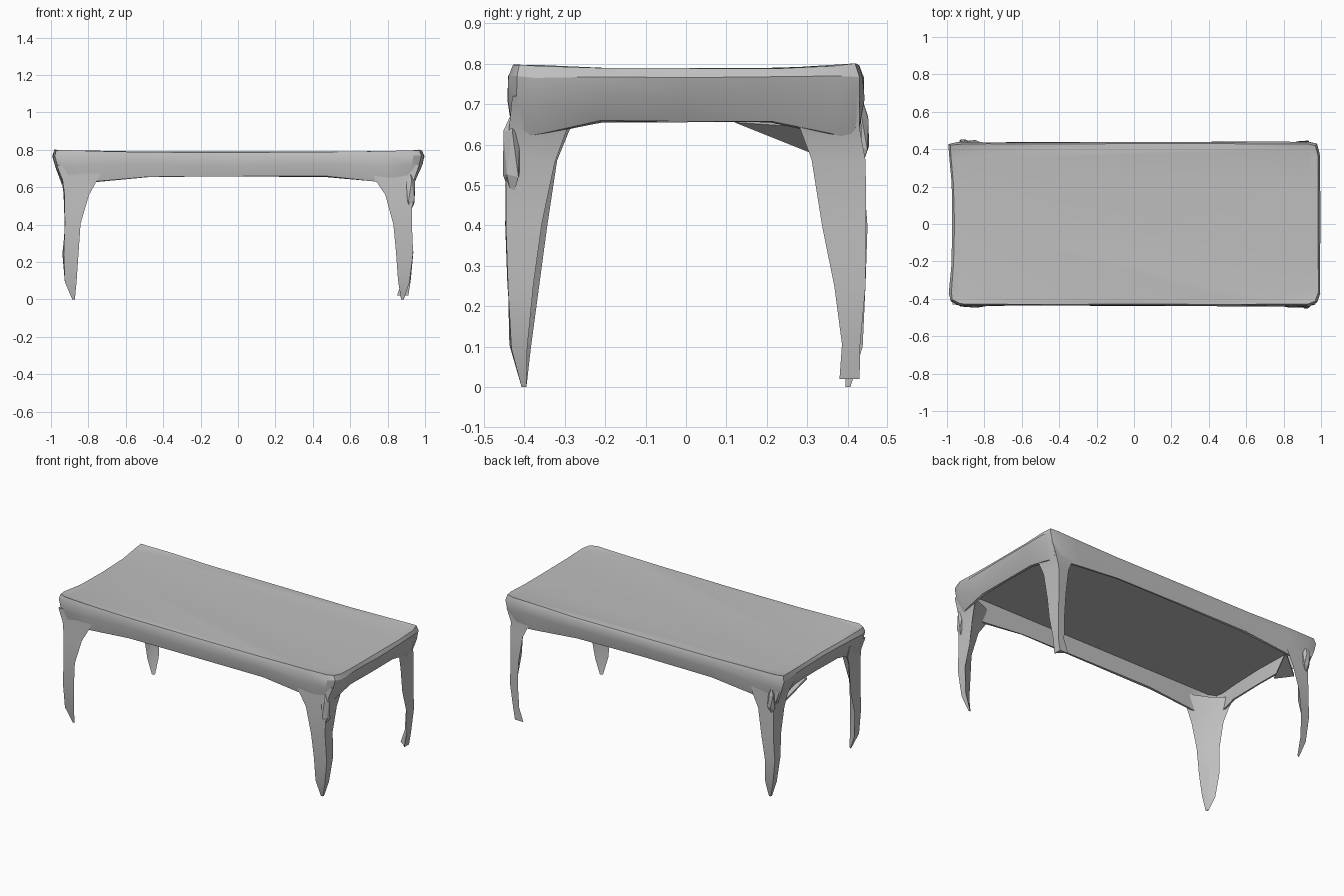
import bpy, bmesh, math, random
from mathutils import Vector

random.seed(4)
if "Cube" in bpy.data.objects:
    bpy.data.objects.remove(bpy.data.objects["Cube"])

grey = bpy.data.materials.new("plain_grey")
grey.use_nodes = True
grey.diffuse_color = (0.52, 0.52, 0.52, 1)
grey.node_tree.nodes["Principled BSDF"].inputs["Base Color"].default_value = grey.diffuse_color


def finish(name, bm, angle=28):
    bmesh.ops.recalc_face_normals(bm, faces=bm.faces)
    mesh = bpy.data.meshes.new(name)
    bm.to_mesh(mesh)
    bm.free()
    mesh.materials.append(grey)
    ob = bpy.data.objects.new(name, mesh)
    bpy.context.collection.objects.link(ob)
    bpy.ops.object.select_all(action='DESELECT')
    ob.select_set(True)
    bpy.context.view_layer.objects.active = ob
    bpy.ops.object.shade_smooth_by_angle(angle=math.radians(angle))


def loft(rings):
    """Skin a list of closed rings and cap both ends."""
    bm = bmesh.new()
    loops = [[bm.verts.new(p) for p in ring] for ring in rings]
    n = len(loops[0])
    for a, b in zip(loops, loops[1:]):
        for i in range(n):
            j = (i + 1) % n
            bm.faces.new((a[i], a[j], b[j], b[i]))
    bm.faces.new(loops[0])
    bm.faces.new(loops[-1])
    return bm


def jitter(r):
    return random.uniform(-r, r)


# Table top: a hollow tray with an apron that drops towards the corners
along = [-0.94, -0.8, -0.5, 0, 0.5, 0.8, 0.94]
across = [-0.85, -0.5, 0, 0.5, 0.85]
outline = [(u, -1) for u in along] + [(0.985, -0.96)]
outline += [(1, v) for v in across] + [(0.985, 0.98)]
outline += [(-u, 1) for u in along] + [(-1, 0.98)]
outline += [(-1, -v) for v in across] + [(-0.985, -0.95)]


def tray_ring(hx, hy, z, drop=0.0, rough=0.0):
    ring = []
    for u, v in outline:
        corner = max(0, min(abs(u), abs(v)) - 0.5) * 2
        hollow = 0.025 * (1 - v * v) if u == -1 else 0
        ring.append((u * hx + hollow + jitter(rough), v * hy + jitter(rough),
                     z - drop * corner + jitter(rough)))
    return ring


finish("table_top", loft([
    tray_ring(0.95, 0.405, 0.79),
    tray_ring(0.985, 0.428, 0.788, -0.012, 0.002),
    tray_ring(0.996, 0.438, 0.768, 0, 0.003),
    tray_ring(0.982, 0.438, 0.72, 0.01, 0.005),
    tray_ring(0.945, 0.425, 0.657, 0.045, 0.003),
    tray_ring(0.932, 0.412, 0.657, 0.045, 0.002),
    tray_ring(0.955, 0.41, 0.768),
]))

# Legs: wedge-shaped, flaring into the apron and tapering to the foot
# Rows: height, inner x, outer x, inner y, outer y
leg_rows = [
    (0.72, 0.70, 0.97, 0.25, 0.43),
    (0.64, 0.74, 0.94, 0.27, 0.435),
    (0.56, 0.79, 0.93, 0.305, 0.44),
    (0.40, 0.835, 0.925, 0.335, 0.445),
    (0.25, 0.85, 0.935, 0.36, 0.44),
    (0.10, 0.855, 0.92, 0.38, 0.433),
]
pointed = (0.0, 0.872, 0.886, 0.395, 0.407)
blunt = (0.02, 0.85, 0.91, 0.38, 0.43)


def leg(name, sx, sy, foot, kx, ky):
    """kx and ky narrow the two faces of the wedge."""
    rings = []
    for z, xi, xo, yi, yo in leg_rows + [foot]:
        if z > 0.05:
            xi, yi = xo - (xo - xi) * kx, yo - (yo - yi) * ky
        mx, my = xi * 0.42 + xo * 0.58, yi * 0.42 + yo * 0.58
        section = [(xo, yo), (xi, yo), (mx, my), (xo, yi)]
        r = 0.006 if 0.05 < z < 0.7 else 0
        rings.append([(sx * (x + jitter(r)), sy * (y + jitter(r)), z + jitter(r))
                      for x, y in section])
    finish(name, loft(rings), 20)


leg("front_left_leg", 1, -1, pointed, 1.0, 0.85)
leg("front_right_leg", -1, -1, pointed, 0.95, 0.9)
leg("back_left_leg", 1, 1, blunt, 0.6, 0.95)
leg("back_right_leg", -1, 1, pointed, 0.8, 0.8)

# Corner brace under the top, between the end apron and the back apron
brace = [(-0.94, 0.12, 0.655), (-0.92, 0.32, 0.575), (-0.78, 0.415, 0.635)]
finish("back_right_brace", loft([[(x, y, z + h) for x, y, z in brace] for h in (0, 0.012)]))


# Small rough lumps on two of the corners
def lump(name, centre, size):
    bm = bmesh.new()
    bmesh.ops.create_icosphere(bm, subdivisions=1, radius=1)
    for v in bm.verts:
        k = random.uniform(0.7, 1.0)
        v.co = Vector(c + s * a * k for c, s, a in zip(centre, size, v.co))
    finish(name, bm, 15)


lump("front_left_knuckle", (0.92, -0.43, 0.58), (0.035, 0.03, 0.14))
lump("back_right_knuckle", (-0.91, 0.435, 0.63), (0.03, 0.028, 0.1))
